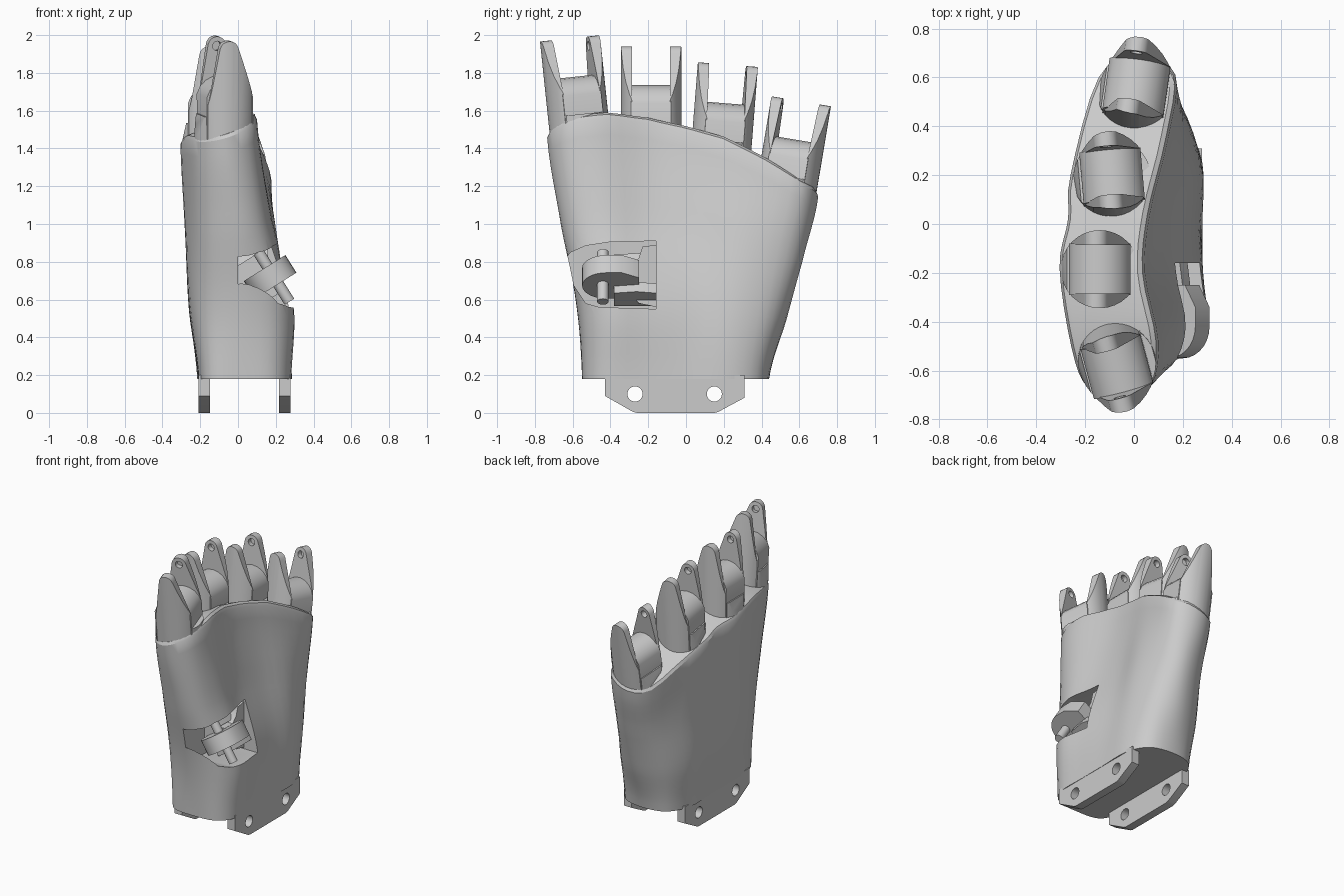
import bpy, bmesh, math
from mathutils import Vector, Matrix

if "Cube" in bpy.data.objects:
    bpy.data.objects.remove(bpy.data.objects["Cube"])


def shade(ob, angle=30):
    bpy.ops.object.select_all(action='DESELECT')
    ob.select_set(True)
    bpy.context.view_layer.objects.active = ob
    bpy.ops.object.shade_smooth_by_angle(angle=math.radians(angle))


def finish(name, bm):
    bmesh.ops.recalc_face_normals(bm, faces=bm.faces[:])
    me = bpy.data.meshes.new(name)
    bm.to_mesh(me)
    bm.free()
    ob = bpy.data.objects.new(name, me)
    bpy.context.collection.objects.link(ob)
    shade(ob)
    return ob


def prism(name, pts, axis, lo, hi):
    """Extrude a 2D outline along x (points are y,z) or y (points are x,z)."""
    bm = bmesh.new()
    place = (lambda p, d: (d, p[0], p[1])) if axis == 'x' else (lambda p, d: (p[0], d, p[1]))
    a = [bm.verts.new(place(p, lo)) for p in pts]
    b = [bm.verts.new(place(p, hi)) for p in pts]
    bm.faces.new(a)
    bm.faces.new(b)
    for i in range(len(pts)):
        j = (i + 1) % len(pts)
        bm.faces.new((a[i], a[j], b[j], b[i]))
    return finish(name, bm)


def rod(name, centre, direction, r, length, sides=24):
    bm = bmesh.new()
    rot = Vector((0, 0, 1)).rotation_difference(Vector(direction)).to_matrix().to_4x4()
    bmesh.ops.create_cone(bm, cap_ends=True, segments=sides, radius1=r, radius2=r,
                          depth=length, matrix=Matrix.Translation(centre) @ rot)
    return finish(name, bm)


def boolean(ob, cutter, op='DIFFERENCE'):
    cutter.hide_render = True
    m = ob.modifiers.new("cut", 'BOOLEAN')
    m.operation, m.object, m.solver = op, cutter, 'EXACT'
    bpy.context.view_layer.objects.active = ob
    bpy.ops.object.modifier_apply(modifier=m.name)
    bpy.data.objects.remove(cutter)
    shade(ob)


def arc(cx, cz, r, a0, a1, n):
    return [(cx + r * math.cos(math.radians(a0 + (a1 - a0) * i / n)),
             cz + r * math.sin(math.radians(a0 + (a1 - a0) * i / n))) for i in range(n + 1)]


def catmull(a, b, c, d, t):
    return 0.5 * (2 * b + (c - a) * t + (2 * a - 5 * b + 4 * c - d) * t * t
                  + (3 * b - a - 3 * c + d) * t ** 3)


# palm: four (x, y) control sections, lofted up to a slanted wavy rim
SECTIONS = [
    [(.03, -.55), (-.14, -.53), (-.20, -.41), (-.21, -.18), (-.21, .05), (-.21, .25), (-.13, .40),
     (.03, .44), (.20, .40), (.28, .25), (.28, 0), (.28, -.2), (.275, -.42), (.19, -.53)],
    [(.02, -.58), (-.16, -.53), (-.24, -.40), (-.26, -.18), (-.25, .05), (-.24, .28), (-.14, .46),
     (.05, .53), (.20, .46), (.26, .28), (.25, .05), (.27, -.2), (.29, -.40), (.20, -.54)],
    [(0, -.66), (-.17, -.60), (-.25, -.43), (-.28, -.18), (-.25, .04), (-.23, .30), (-.12, .54),
     (.06, .615), (.18, .53), (.21, .30), (.15, .04), (.14, -.2), (.18, -.43), (.13, -.60)],
    [(-.06, -.735), (-.19, -.67), (-.255, -.51), (-.305, -.18), (-.27, .02), (-.26, .20), (-.145, .60),
     (.02, .70), (.17, .61), (.14, .35), (.065, .04), (.045, -.2), (.10, -.48), (.07, -.66)]]
HEIGHTS = [0, .29, .61, 1]
RIM = [(-.75, 1.53), (-.6, 1.57), (-.4, 1.595), (-.2, 1.58), (0, 1.53),
       (.2, 1.46), (.4, 1.36), (.6, 1.24), (.72, 1.19)]


def rim_height(x, y):
    for (y0, z0), (y1, z1) in zip(RIM, RIM[1:]):
        if y <= y1:
            break
    return z0 + (z1 - z0) * (y - y0) / (y1 - y0) + .3 * (min(x, .1) - .1)


def around(sec, sub=4):
    n = len(sec)
    pts = [Vector((p[0], p[1], 0)) for p in sec]
    return [catmull(*[pts[(i + k) % n] for k in (-1, 0, 1, 2)], s / sub)
            for i in range(n) for s in range(sub)]


rings = [around(s) for s in SECTIONS]
N = len(rings[0])
rows = []
for step in range(19):
    seg = min(step // 6, 2)
    f = step / 6 - seg
    k = [max(0, min(3, seg + d)) for d in (-1, 0, 1, 2)]
    t = HEIGHTS[seg] + (HEIGHTS[seg + 1] - HEIGHTS[seg]) * f
    row = []
    for i in range(N):
        p = catmull(*[rings[j][i] for j in k], f)
        row.append(Vector((p.x, p.y, .18 + t * (rim_height(p.x, p.y) - .03 - .18))))
    rows.append(row)
# rounded rim
top = rows[-1]
for inset, rise in ((.01, .02), (.03, .03)):
    row = []
    for i in range(N):
        d = (top[(i + 1) % N] - top[i - 1]).to_2d().normalized()
        row.append(top[i] + Vector((d.y, -d.x, 0)) * inset + Vector((0, 0, rise)))
    rows.append(row)
bm = bmesh.new()
vs = [[bm.verts.new(p) for p in r] for r in rows]
for a, b in zip(vs, vs[1:]):
    for i in range(N):
        j = (i + 1) % N
        bm.faces.new((a[i], a[j], b[j], b[i]))
for r in (vs[0], vs[-1]):
    for i in range(N // 2):
        quad = [r[i], r[i + 1], r[N - i - 1], r[(N - i) % N]]
        bm.faces.new(list(dict.fromkeys(quad)))
palm = finish("palm_shell", bm)

# thumb opening
boolean(palm, prism("thumb_cutter", [(-.66, .79), (-.61, .85), (-.53, .885), (-.40, .905), (-.16, .91),
                                     (-.16, .55), (-.46, .56), (-.53, .58), (-.59, .67)],
                    'x', 0, .6))

# wrist flaps with two bolt holes each
for side, x in (("back", -.208), ("front", .218)):
    flap = prism("wrist_flap_" + side, [(-.43, .2), (-.43, .09), (-.28, .005), (-.26, 0), (.15, 0),
                                        (.17, .005), (.31, .08), (.31, .2)], 'x', x, x + .06)
    for y in (-.27, .15):
        boolean(flap, rod("hole_cutter", (x + .03, y, .1), (1, 0, 0), .04, .3))

# finger forks: column trimmed to tapered prongs, slotted, with a drum between
FORKS = [("index", (-.07, -.572, 1.58), 6, 15), ("middle", (-.14, -.185, 1.535), 0, 0),
         ("ring", (-.09, .19, 1.44), -4.5, 5), ("little", (.01, .543, 1.25), -9.5, -8)]
for name, pos, tilt, twist in FORKS:
    place = (Matrix.Translation(pos) @ Matrix.Rotation(math.radians(tilt), 4, 'X')
             @ Matrix.Rotation(math.radians(twist), 4, 'Z'))
    fork = rod("finger_fork_" + name, (0, 0, .17), (0, 0, 1), .16, .66, 32)
    trim = prism("trim_cutter", [(-.18, -.3), (.18, -.3), (.17, -.05), (.12, .13)]
                 + arc(-.015, .355, .05, 12, 168, 8) + [(-.105, .13), (-.17, -.16)], 'y', -.3, .3)
    boolean(fork, trim, 'INTERSECT')
    boolean(fork, prism("slot_cutter", [(-.3, 0), (.3, 0), (.3, .7), (-.3, .7)], 'y', -.1, .1))
    boolean(fork, rod("pin_cutter", (-.015, 0, .355), (0, 1, 0), .025, .27, 16))
    drum = prism("finger_drum_" + name, [(-.125, -.12), (.125, -.12)]
                 + arc(0, .07, .13, 15, 165, 8), 'y', -.105, .105)
    fork.matrix_world = place
    drum.matrix_world = place

# thumb mount: tilted round-ended tab, pin through it, flared bracket behind
hub = Vector((.17, -.42, .72))
tilt = Matrix.Rotation(math.radians(58), 4, 'Y')
axis = tilt @ Vector((1, 0, 0))
tab = prism("thumb_tab", arc(0, 0, .13, 90, 270, 14) + [(.08, -.13), (.17, -.08), (.17, .08), (.08, .13)],
            'x', -.055, .055)
tab.matrix_world = Matrix.Translation(hub) @ tilt
rod("thumb_pin", hub + Vector((.02, -.02, 0)), axis, .03, .31, 20)
# cheeks that hold the pin at both ends of the tab
for side, d in (("upper", -.09), ("lower", .09)):
    cheek = prism("thumb_cheek_" + side, [(-.02, -.1), (.2, -.1), (.2, .03), (.1, .045), (-.02, .03)],
                  'x', d - .03, d + .03)
    cheek.matrix_world = Matrix.Translation(hub + Vector((-.04, .06, 0))) @ tilt
prism("thumb_bracket", [(-.38, .63), (-.29, .63), (-.25, .58), (-.155, .56), (-.155, .89),
                        (-.23, .88), (-.25, .82), (-.29, .78), (-.38, .78)], 'x', -.01, .16)
